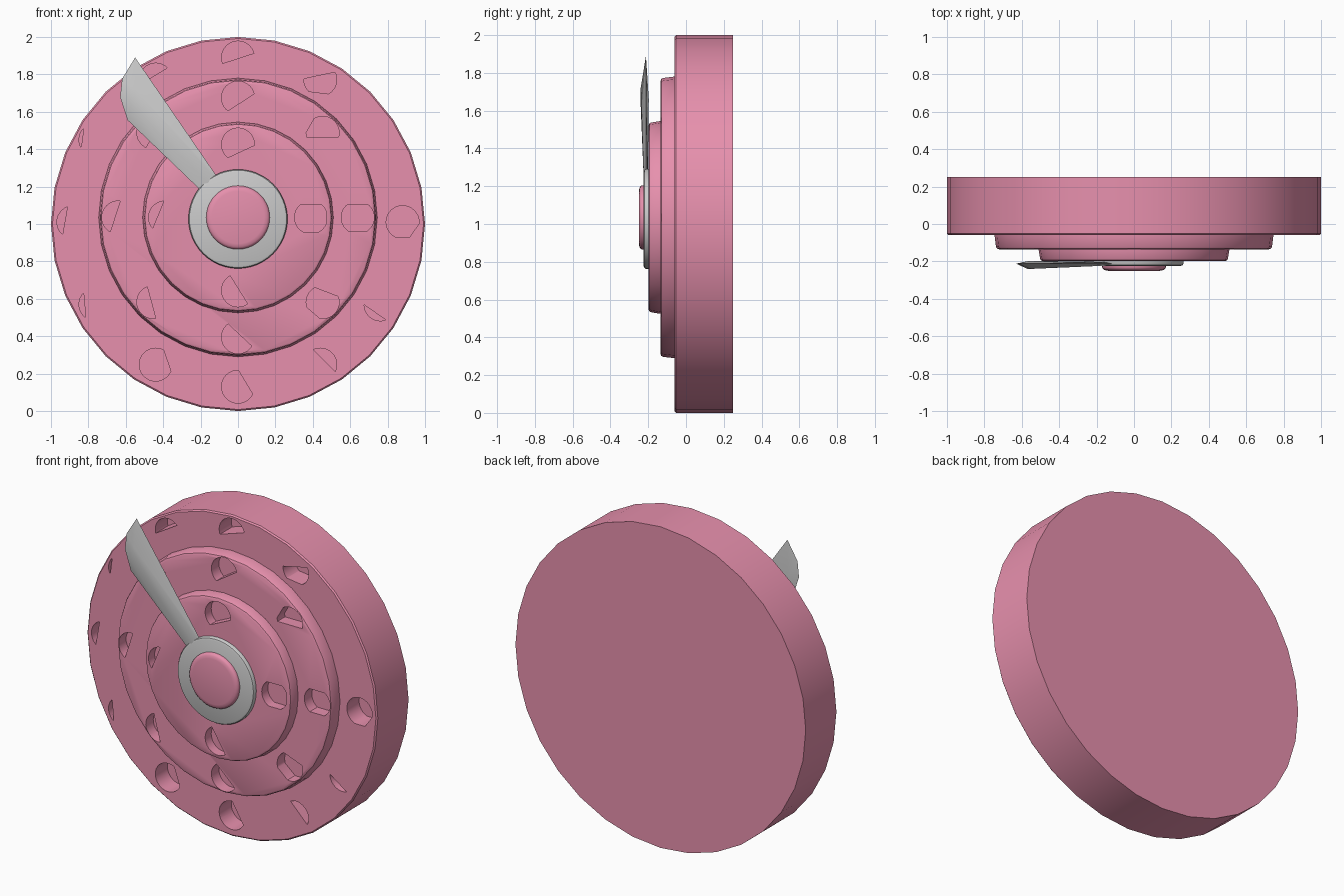
import bpy, bmesh, math
from mathutils import Vector

if "Cube" in bpy.data.objects:
    bpy.data.objects.remove(bpy.data.objects["Cube"])

pink = bpy.data.materials.new("pink")
pink.diffuse_color = (0.80, 0.28, 0.42, 1)
pink.use_nodes = True
pink.node_tree.nodes["Principled BSDF"].inputs["Base Color"].default_value = pink.diffuse_color


def finish(name, bm, mat=None):
    bmesh.ops.recalc_face_normals(bm, faces=bm.faces)
    me = bpy.data.meshes.new(name)
    bm.to_mesh(me)
    bm.free()
    ob = bpy.data.objects.new(name, me)
    bpy.context.collection.objects.link(ob)
    if mat:
        me.materials.append(mat)
    return ob


def smooth(ob, angle=35):
    bpy.ops.object.select_all(action='DESELECT')
    ob.select_set(True)
    bpy.context.view_layer.objects.active = ob
    bpy.ops.object.shade_smooth_by_angle(angle=math.radians(angle))


def lathe(name, profile, cz, mat=None, n=32):
    """Solid disc: (radius, y) rings around the y axis, capped at both ends."""
    bm = bmesh.new()
    rings = [[bm.verts.new((r * math.cos(2 * math.pi * i / n), y,
                            cz + r * math.sin(2 * math.pi * i / n)))
              for i in range(n)] for r, y in profile]
    for a, b in zip(rings, rings[1:]):
        for i in range(n):
            j = (i + 1) % n
            bm.faces.new((a[i], a[j], b[j], b[i]))
    bm.faces.new(rings[0])
    bm.faces.new(rings[-1])
    return finish(name, bm, mat)


def clipped_circle(r, cuts, n=32):
    """Circle trimmed by straight chords (normal angle, offset / r)."""
    pts = [Vector((r * math.cos(2 * math.pi * i / n), r * math.sin(2 * math.pi * i / n)))
           for i in range(n)]
    for ang, d in cuts:
        nrm = Vector((math.cos(math.radians(ang)), math.sin(math.radians(ang))))
        out = []
        for p, q in zip(pts, pts[1:] + pts[:1]):
            a, b = p.dot(nrm) - d * r, q.dot(nrm) - d * r
            if a <= 0:
                out.append(p)
            if (a < 0 < b) or (b < 0 < a):
                out.append(p.lerp(q, a / (a - b)))
        pts = out
    return pts


def cut_pockets(ob, ring_r, cz, front, floor, pockets):
    bm = bmesh.new()
    for ang, cuts in pockets.items():
        cx = ring_r * math.cos(math.radians(ang))
        z0 = cz + ring_r * math.sin(math.radians(ang))
        pts = clipped_circle(0.088, cuts)
        a, b = [[bm.verts.new((cx + p.x, y, z0 + p.y)) for p in pts]
                for y in (front - 0.02, floor)]
        bm.faces.new(a)
        bm.faces.new(b)
        for i in range(len(pts)):
            j = (i + 1) % len(pts)
            bm.faces.new((a[i], a[j], b[j], b[i]))
    cutter = finish(ob.name + "_cutter", bm, pink)
    cutter.hide_render = True
    mod = ob.modifiers.new("pockets", 'BOOLEAN')
    mod.operation, mod.solver, mod.object = 'DIFFERENCE', 'EXACT', cutter
    bpy.context.view_layer.objects.active = ob
    bpy.ops.object.modifier_apply(modifier=mod.name)
    bpy.data.objects.remove(cutter)
    smooth(ob)


# Base disc with outer row of pockets
base = lathe("base_disc", [(1.0, 0.25), (1.0, -0.052), (0.992, -0.06)], 1.0, pink)
cut_pockets(base, 0.88, 1.01, -0.06, 0.06, {
    90: [(-72, 0.05)], 60: [(102, 0.25), (-97, 0.8)], 0: [(-35, 0.87), (-90, 0.92)],
    -30: [(55, -0.59)], -60: [(225, -0.34)], -90: [(31, 0.53)], -120: [(19, 0.74)],
    -150: [(5, -0.66)], 180: [(-10, -0.52)], 150: [(-8, -0.8)], 120: [(-59, -0.25)]})

# Middle tier
mid = lathe("middle_tier", [(0.745, -0.05), (0.745, -0.065), (0.738, -0.122),
                            (0.733, -0.131), (0.722, -0.136)], 1.035, pink)
cut_pockets(mid, 0.64, 1.035, -0.136, -0.062, {
    90: [(-57, 0.33)], 45: [(-90, 0.25), (150, 0.87)], 0: [(90, 0.8), (-90, 0.82)],
    -45: [(69, 0.65), (229, 0.86)], -90: [(47, 0.17)], -135: [(15, -0.12)],
    180: [(-18, -0.2)], 135: [(-30, 0.05)]})

# Inner tier
inner = lathe("inner_tier", [(0.51, -0.125), (0.51, -0.138), (0.502, -0.185),
                             (0.498, -0.193), (0.488, -0.198)], 1.035, pink)
cut_pockets(inner, 0.39, 1.035, -0.198, -0.138, {
    90: [(-65, 0.46)], 0: [(90, 0.8), (-90, 0.88), (0, 0.95)],
    -90: [(32, 0.06)], 180: [(-22, -0.45)]})

# Grey collar and pink centre knob
smooth(lathe("pointer_collar", [(0.265, -0.19), (0.265, -0.212), (0.26, -0.22),
                                (0.25, -0.224)], 1.027, None, 48))
smooth(lathe("centre_knob", [(0.17, -0.2), (0.17, -0.232), (0.166, -0.24),
                             (0.157, -0.246), (0.14, -0.25)], 1.035, pink, 40))

# Pointer: flat blade outline with a raised ridge
bm = bmesh.new()
outline = [(-0.21, 1.19), (-0.59, 1.555), (-0.63, 1.677), (-0.62, 1.775),
           (-0.55, 1.89), (-0.12, 1.265), (-0.08, 1.2), (-0.14, 1.14)]
for x, z in outline:
    bm.verts.new((x, -0.212, z))
for x, y, z in [(-0.13, -0.222, 1.19), (-0.57, -0.24, 1.63), (-0.55, -0.24, 1.72),
                (-0.13, -0.203, 1.19), (-0.56, -0.197, 1.66)]:
    bm.verts.new((x, y, z))
bmesh.ops.convex_hull(bm, input=bm.verts)
smooth(finish("pointer", bm), 30)
